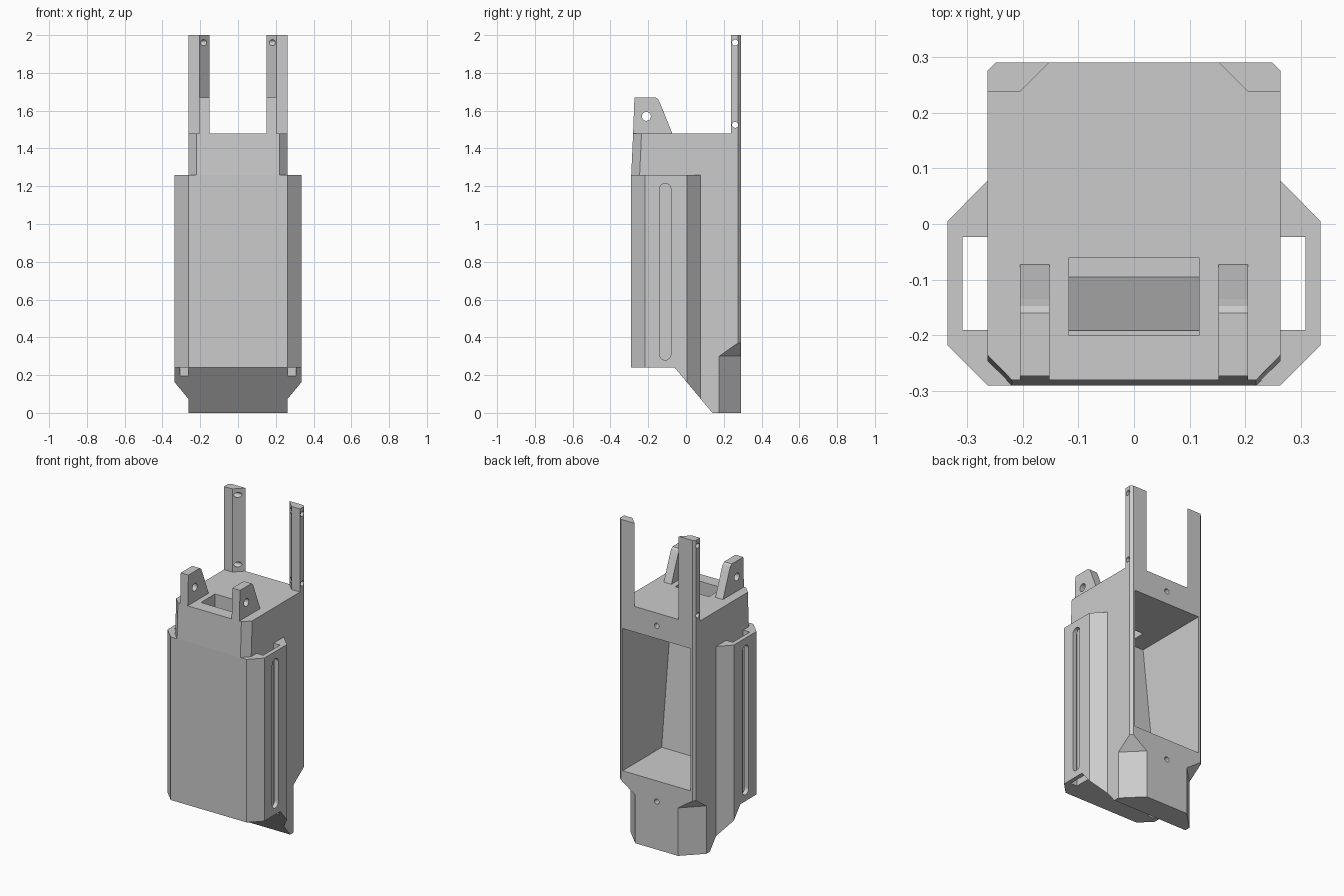
import bpy, bmesh, math
from mathutils import Vector

cube = bpy.data.objects.get("Cube")
if cube:
    bpy.data.objects.remove(cube, do_unlink=True)

grey = bpy.data.materials.new("plain_grey")
grey.use_nodes = True
grey.diffuse_color = (0.6, 0.6, 0.6, 1)
grey.node_tree.nodes["Principled BSDF"].inputs["Base Color"].default_value = (0.6, 0.6, 0.6, 1)

# Each axis maps a profile point (a, b) and a distance t to a position
DIAG = math.sqrt(0.5)
AXES = {
    "x": lambda a, b, t: (t, a, b),
    "y": lambda a, b, t: (a, t, b),
    "z": lambda a, b, t: (a, b, t),
    "diagonal": lambda a, b, t: ((a - t) * DIAG, (a + t) * DIAG, b),
}


def prism(name, profile, axis, lo, hi, side=1, shift=(0, 0, 0)):
    """Extrude a profile along an axis; side=-1 mirrors it in x."""
    place, bm = AXES[axis], bmesh.new()
    flip = Vector((side, 1, 1))
    low = [bm.verts.new(Vector(place(a, b, lo)) * flip) for a, b in profile]
    high = [bm.verts.new((Vector(place(a, b, hi)) + Vector(shift)) * flip) for a, b in profile]
    bm.faces.new(low)
    bm.faces.new(high)
    for i in range(len(low)):
        j = (i + 1) % len(low)
        bm.faces.new((low[i], low[j], high[j], high[i]))
    bmesh.ops.recalc_face_normals(bm, faces=bm.faces)
    mesh = bpy.data.meshes.new(name)
    bm.to_mesh(mesh)
    bm.free()
    mesh.materials.append(grey)
    obj = bpy.data.objects.new(name, mesh)
    bpy.context.collection.objects.link(obj)
    return obj


def rect(a0, a1, b0, b1):
    return [(a0, b0), (a1, b0), (a1, b1), (a0, b1)]


def slot(a, b0, b1, r, steps=12):
    """Round hole, or a long slot with round ends when b0 and b1 differ."""
    arc = [math.pi * i / steps for i in range(steps + 1)]
    pts = [(a + r * math.cos(t), b1 + r * math.sin(t)) for t in arc]
    pts += [(a - r * math.cos(t), b0 - r * math.sin(t)) for t in arc]
    return pts if b1 > b0 else pts[:steps] + pts[steps + 1:-1]


def cut(obj, *cutters):
    for cutter in cutters:
        mod = obj.modifiers.new("cut", "BOOLEAN")
        mod.operation, mod.solver, mod.object = "DIFFERENCE", "EXACT", cutter
        bpy.context.view_layer.objects.active = obj
        bpy.ops.object.modifier_apply(modifier=mod.name)
        bpy.data.objects.remove(cutter, do_unlink=True)


# Main body with sloped underside and slightly raked upper front
body = prism("main_body", [(-0.29, 0.24), (-0.06, 0.24), (0.14, 0), (0.29, 0),
                           (0.29, 1.48), (-0.28, 1.48), (-0.29, 1.26)], "x", -0.263, 0.263)

# Corner chamfers: narrow back edge, wide back foot, upper front
for s in (1, -1):
    cut(body,
        prism("back_chamfer", [(0.2385, 0.3), (0.3, 0.2385), (0.3, 0.3)], "z", -0.1, 1.6, s),
        prism("foot_chamfer", [(0.31, -0.1), (0.31, 0.3), (0.51, 0.5), (0.51, -0.1)],
              "diagonal", -0.3, 0.3, s),
        prism("front_chamfer", [(0.2, -0.31), (0.283, -0.225), (0.3, -0.31)],
              "z", 1.26, 1.7, s, shift=(0, 0.02, 0)))

# Rear-opening compartment, top port and blind screw holes
cut(body,
    prism("compartment", [(0.35, 0.43), (-0.095, 0.43), (-0.2, 1.32), (0.35, 1.32)],
        "x", -0.235, 0.235),
    prism("top_port", rect(-0.117, 0.117, -0.2, -0.06), "z", 1.25, 1.6),
    prism("upper_screw", slot(0, 1.4, 1.4, 0.016), "y", 0.15, 0.35),
    prism("lower_screw", slot(0, 0.3, 0.3, 0.016), "y", 0.15, 0.35))

for s, label in ((1, "left"), (-1, "right")):
    # Side channel: open towards the body, trimmed by the sloped underside
    rail = prism(label + "_side_channel",
                 [(0.263, 0.078), (0.335, 0.005), (0.335, -0.218), (0.263, -0.29),
                  (0.263, -0.19), (0.308, -0.19), (0.308, -0.023), (0.263, -0.023)],
                 "z", 0, 1.26, s)
    cut(rail,
        prism("underside", [(-1, 0.24), (-0.06, 0.24), (0.14, 0), (0.14, -1), (-1, -1)],
              "x", -1, 1),
        prism("long_slot", slot(-0.11, 0.31, 1.185, 0.03), "x", 0.29, 0.4, s))

    # Tall rear post with cross holes
    post = prism(label + "_rear_post",
                 [(0.263, 0.237), (0.205, 0.237), (0.152, 0.29), (0.2485, 0.29), (0.263, 0.2755)],
                 "z", 1.48, 2, s)
    cut(post, *[prism("post_hole", slot(0.26, z, z, 0.016), "x", 0.1, 0.35, s)
                for z in (1.525, 1.96)])

    # Front lug with pivot hole
    lug = prism(label + "_front_lug",
                [(-0.28, 1.48), (-0.273, 1.67), (-0.16, 1.67), (-0.147, 1.66),
                 (-0.135, 1.635), (-0.073, 1.48)], "x", 0.152, 0.205, s)
    cut(lug, prism("pivot_hole", slot(-0.21, 1.57, 1.57, 0.024), "x", 0.1, 0.3, s))
